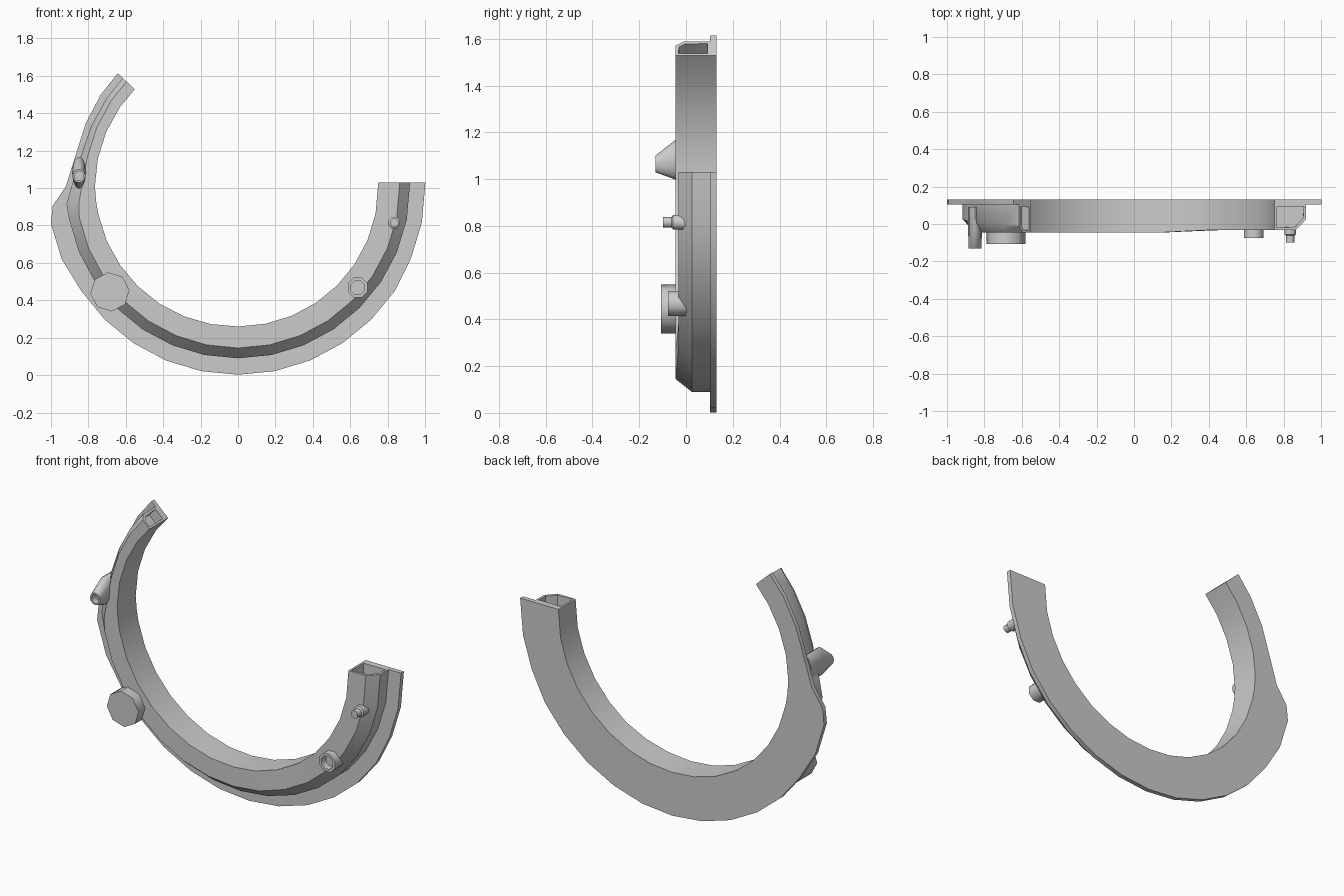
import bpy, bmesh
from math import sin, cos, radians, pi

if "Cube" in bpy.data.objects:
    bpy.data.objects.remove(bpy.data.objects["Cube"])

CZ = 1.01  # height of the arc centre
BACK, FLANGE = 0.13, 0.103


def finish(name, bm, angle=35):
    bmesh.ops.recalc_face_normals(bm, faces=bm.faces[:])
    me = bpy.data.meshes.new(name)
    bm.to_mesh(me)
    bm.free()
    ob = bpy.data.objects.new(name, me)
    bpy.context.collection.objects.link(ob)
    bpy.context.view_layer.objects.active = ob
    ob.select_set(True)
    bpy.ops.object.shade_smooth_by_angle(angle=radians(angle))
    ob.select_set(False)
    return ob


# Curved channel with back flange: sections swept round the arc.
# Each section: angle from bottom, inner, front, body, flange radius, front y, chamfer y
stations = []
for i in range(8, -8, -1):
    a = i * 11.25
    front_y = -0.032 if i > 2 else (-0.038 if i == 2 else -0.045)
    stations.append((a, 0.75 if i >= 0 else 0.75 - i * 0.0017, 0.865, 0.92,
                     1.002 if i > 5 else (1.02 if i < -5 else 1.008), front_y, 0.025))
stations += [
    (-84, 0.763, 0.855, 0.922, 0.996, -0.045, 0.025),
    (-90, 0.765, 0.835, 0.89, 0.92, -0.045, 0.015),
    (-101.25, 0.764, 0.82, 0.855, 0.883, -0.045, 0.005),
    (-112.5, 0.762, 0.818, 0.848, 0.881, -0.045, 0.0),
    (-123.75, 0.76, 0.818, 0.846, 0.882, -0.045, -0.005),
    (-133.2, 0.757, 0.818, 0.845, 0.882, -0.045, -0.01),
]

bm = bmesh.new()
rings = []
for a, ri, rf, rb, ro, yf, ym in stations:
    t = radians(a)
    section = [(ri, BACK), (ri, FLANGE), (ri, yf), (rf, yf), (rb, ym),
               (rb, FLANGE), (ro, FLANGE), (ro, BACK)]
    ring = []
    for r, y in section:
        z = 1.03 if a == 90 else CZ - r * cos(t)
        ring.append(bm.verts.new((r * sin(t), y, z)))
    rings.append(ring)
for p, q in zip(rings, rings[1:]):
    for k in range(8):
        n = (k + 1) % 8
        bm.faces.new((p[k], p[n], q[n], q[k]))

# End caps, each with a recessed socket
sockets = []
for ring in (rings[0], rings[-1]):
    sockets.append(bm.faces.new(ring[1:6]))
    bm.faces.new((ring[0], ring[1], ring[5], ring[6], ring[7]))
bmesh.ops.recalc_face_normals(bm, faces=bm.faces[:])
bmesh.ops.inset_individual(bm, faces=sockets, thickness=0.017, depth=0)
bmesh.ops.inset_individual(bm, faces=sockets, thickness=0.001, depth=-0.06)
finish("curved_channel", bm)


def peg(name, x, z, sides, profile, turn=0.0):
    """Loft ellipses along y; profile rows are (y, x radius, z radius, z shift)."""
    bm = bmesh.new()
    loops = []
    for y, rx, rz, dz in profile:
        loops.append([bm.verts.new((x + rx * cos(2 * pi * k / sides + turn), y,
                                    z + dz + rz * sin(2 * pi * k / sides + turn)))
                      for k in range(sides)])
    for p, q in zip(loops, loops[1:]):
        for k in range(sides):
            n = (k + 1) % sides
            bm.faces.new((p[k], p[n], q[n], q[k]))
    bm.faces.new(loops[0])
    bm.faces.new(loops[-1])
    return finish(name, bm, 50)


# Large solid boss
peg("large_boss", -0.685, 0.445, 8,
    [(0.06, 0.105, 0.105, 0), (-0.107, 0.105, 0.105, 0)], 0.1)

# Hollow boss
peg("hollow_boss", 0.64, 0.468, 8,
    [(0.02, 0.057, 0.057, 0), (-0.076, 0.057, 0.057, 0),
     (-0.076, 0.04, 0.04, 0), (-0.035, 0.04, 0.04, 0)], pi / 8)

# Small stepped stud
peg("small_stud", 0.835, 0.815, 8,
    [(0.02, 0.034, 0.034, 0), (-0.055, 0.034, 0.034, 0),
     (-0.062, 0.024, 0.024, 0), (-0.098, 0.024, 0.024, 0)], pi / 8)

# Tapered nozzle with a hollow tip
peg("tapered_nozzle", -0.85, 1.065, 12,
    [(0.09, 0.037, 0.085, 0.018), (-0.045, 0.037, 0.085, 0.018),
     (-0.13, 0.034, 0.036, 0), (-0.13, 0.024, 0.026, 0), (-0.09, 0.024, 0.026, 0)])
